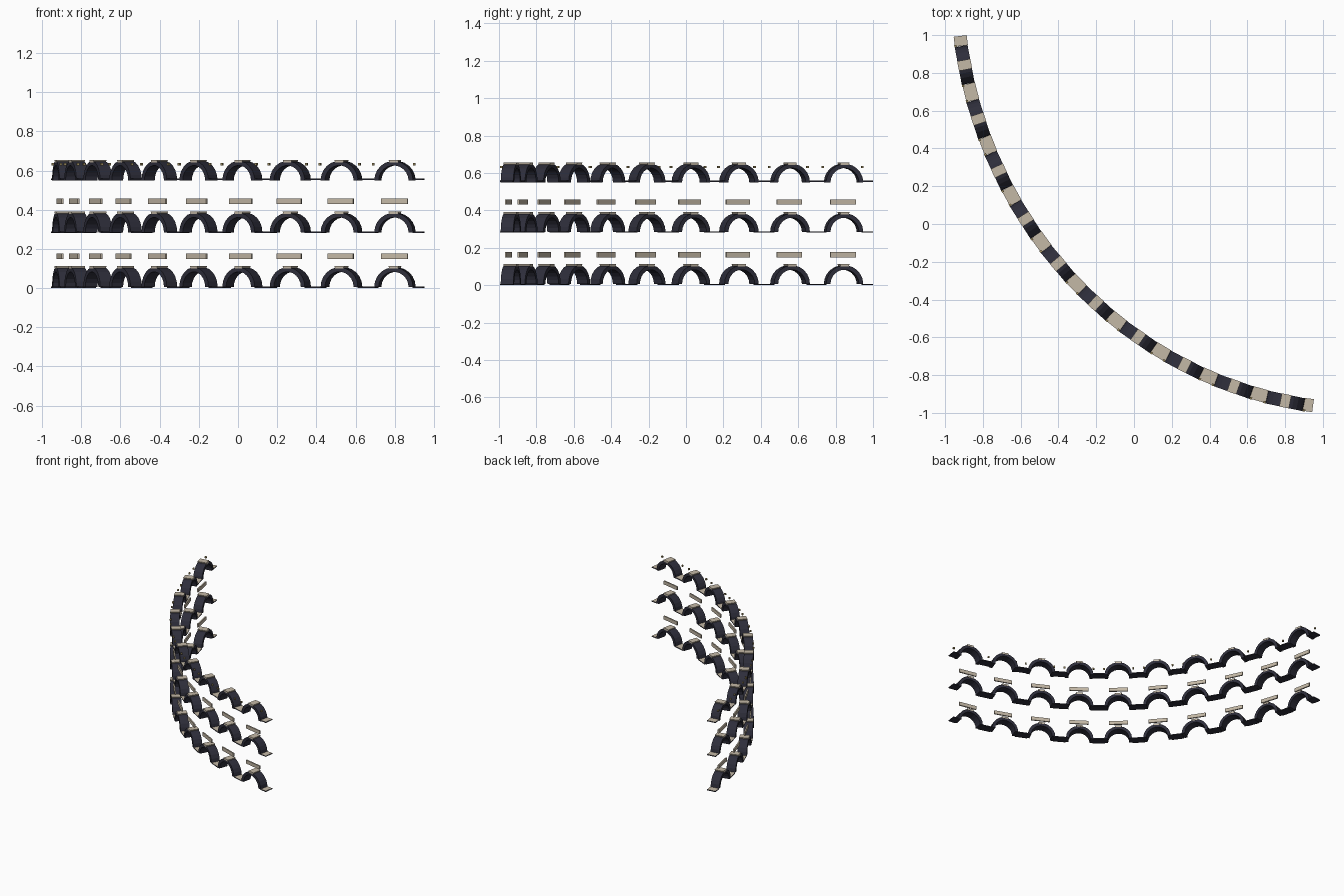
import bpy, bmesh, math
from mathutils import Vector

if "Cube" in bpy.data.objects:
    bpy.data.objects.remove(bpy.data.objects["Cube"])

# Plan: elliptical arc split into 10 bays of 7.5 degrees
CX, CY, A, B = 1.223, 1.284, 2.161, 2.264
BAYS, STEP, START = 10, 7.5, 7.5
LEVELS = [0.0, 0.281, 0.552]
HALF = 0.0345            # half depth of the wall
R_OUT, R_IN, SEGS = 0.101, 0.078, 11


def material(name, rgb):
    m = bpy.data.materials.new(name)
    m.diffuse_color = (*rgb, 1)
    m.use_nodes = True
    m.node_tree.nodes["Principled BSDF"].inputs["Base Color"].default_value = m.diffuse_color
    return m


STONE = material("pale stone", (0.55, 0.48, 0.38))
DARK = material("dark slate", (0.027, 0.027, 0.043))
GOLD = material("dull gold", (0.36, 0.28, 0.12))


def frame(deg):
    """Origin, tangent and outward normal on the plan ellipse."""
    t = math.radians(deg)
    c, s = math.cos(t), math.sin(t)
    o = Vector((CX - A * c, CY - B * s, 0))
    tan = Vector((A * s, -B * c, 0)).normalized()
    return o, tan, Vector((-c / A, -s / B, 0)).normalized()


def prism(bm, deg, profile, z, v0, v1):
    """Extrude a (tangent, height) profile through the wall depth."""
    o, tan, nor = frame(deg)
    rows = [[bm.verts.new(o + tan * u + nor * v + Vector((0, 0, z + w)))
             for u, w in profile] for v in (v0, v1)]
    n = len(profile)
    faces = [bm.faces.new(rows[0]), bm.faces.new(rows[1][::-1])]
    for i in range(n):
        j = (i + 1) % n
        faces.append(bm.faces.new((rows[0][i], rows[1][i], rows[1][j], rows[0][j])))
    return faces


def rect(u0, u1, w0, w1):
    return [(u0, w0), (u1, w0), (u1, w1), (u0, w1)]


def finish(bm, name, *mats, top_only=False):
    bmesh.ops.recalc_face_normals(bm, faces=bm.faces)
    if top_only:                      # second material on all but top faces
        for f in bm.faces:
            f.material_index = 0 if f.normal.z > 0.5 else 1
    me = bpy.data.meshes.new(name)
    bm.to_mesh(me)
    bm.free()
    for m in mats:
        me.materials.append(m)
    ob = bpy.data.objects.new(name, me)
    bpy.context.collection.objects.link(ob)


centres = [START + STEP * (i + 0.5) for i in range(BAYS)]
piers = [START + STEP * i for i in range(BAYS + 1)]

for k, z in enumerate(LEVELS):
    tag = ("lower", "middle", "upper")[k]
    crown = (0.112, 0.109, 0.103)[k]
    spring = crown - 0.006 - R_OUT

    # Arch rings made of wedge stones
    bm = bmesh.new()
    for deg in centres:
        for s in range(SEGS):
            a0, a1 = (math.pi * (s + d) / SEGS for d in (0, 1))
            pts = [(r * math.cos(a), spring + r * math.sin(a))
                   for r, a in ((R_IN, a0), (R_OUT, a0), (R_OUT, a1), (R_IN, a1))]
            prism(bm, deg, pts, z, -HALF, HALF)
    finish(bm, tag + "_arches", DARK)

    # Keystone caps
    bm = bmesh.new()
    for deg in centres:
        pts = [(-0.022, crown - 0.013), (0.022, crown - 0.013),
               (0.026, crown), (-0.026, crown)]
        prism(bm, deg, pts, z, -HALF - 0.001, HALF + 0.001)
    finish(bm, tag + "_keystones", STONE)

    # Thin pier slabs between the arches, pale on top
    bm = bmesh.new()
    for i, deg in enumerate(piers):
        u0 = -0.007 if i == 0 else -0.046
        u1 = 0.007 if i == BAYS else 0.046
        prism(bm, deg, rect(u0, u1, 0, 0.007), z, -HALF, HALF)
    finish(bm, tag + "_pier_slabs", STONE, DARK, top_only=True)

    # Parapet panels above the two lower storeys
    if k < 2:
        bm = bmesh.new()
        for deg in centres:
            prism(bm, deg, rect(-0.07, 0.07, 0.149, 0.177), z, 0.008, 0.018)
        finish(bm, tag + "_parapet_panels", STONE)

# Small corbels beside the upper arches
bm = bmesh.new()
for deg in centres:
    for u in (-0.107, 0.107):
        prism(bm, deg, rect(u - 0.006, u + 0.006, 0.074, 0.086), LEVELS[2], 0.023, 0.035)
finish(bm, "corbels", GOLD)
